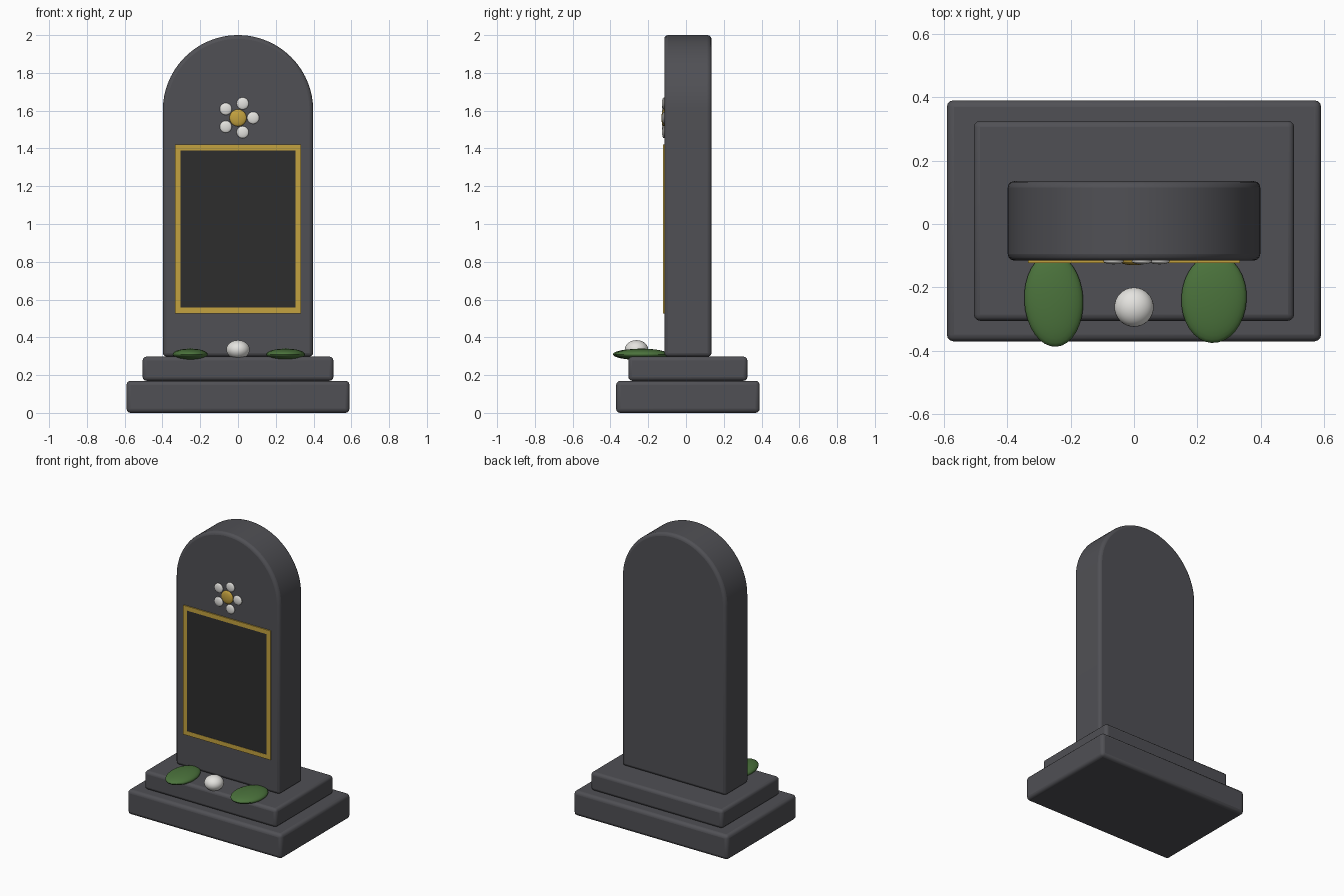
import bpy, bmesh, math

cube = bpy.data.objects.get("Cube")
if cube:
    bpy.data.objects.remove(cube, do_unlink=True)


def material(name, rgb):
    m = bpy.data.materials.new(name)
    m.use_nodes = True
    m.diffuse_color = (*rgb, 1)
    m.node_tree.nodes["Principled BSDF"].inputs["Base Color"].default_value = (*rgb, 1)
    return m


STONE = material("grey stone", (0.08, 0.08, 0.09))
DARK = material("dark plaque", (0.027, 0.027, 0.027))
GOLD = material("gold", (0.55, 0.36, 0.05))
GREEN = material("leaf green", (0.07, 0.17, 0.045))
WHITE = material("white petal", (0.78, 0.77, 0.74))


def finish(ob, name, mat, bevel=0):
    ob.name = name
    ob.data.materials.append(mat)
    if bevel:
        mod = ob.modifiers.new("Rounded edges", 'BEVEL')
        mod.width, mod.segments = bevel, 3
        mod.limit_method, mod.angle_limit = 'ANGLE', math.radians(40)
    bpy.ops.object.select_all(action='DESELECT')
    ob.select_set(True)
    bpy.context.view_layer.objects.active = ob
    bpy.ops.object.shade_smooth_by_angle(angle=math.radians(40))
    return ob


def box(name, x, y, z, mat, bevel=0):
    """Box from (low, high) extents."""
    spans = (x, y, z)
    bpy.ops.mesh.primitive_cube_add(size=1, location=[(a + b) / 2 for a, b in spans])
    ob = bpy.context.object
    ob.scale = [b - a for a, b in spans]
    bpy.ops.object.transform_apply(location=False, rotation=False, scale=True)
    return finish(ob, name, mat, bevel)


def ellipsoid(name, loc, radii, mat, turn=0):
    bpy.ops.mesh.primitive_uv_sphere_add(segments=32, ring_count=16, location=loc)
    ob = bpy.context.object
    ob.scale = radii
    bpy.ops.object.transform_apply(location=False, rotation=False, scale=True)
    ob.rotation_euler.z = turn
    return finish(ob, name, mat)


def prism(name, outline, y0, y1, mat, bevel=0):
    """Outline in x and z, extruded along y."""
    bm = bmesh.new()
    face = bm.faces.new([bm.verts.new((x, y0, z)) for x, z in outline])
    new = bmesh.ops.extrude_face_region(bm, geom=[face])["geom"]
    bmesh.ops.translate(bm, vec=(0, y1 - y0, 0),
                        verts=[v for v in new if isinstance(v, bmesh.types.BMVert)])
    bmesh.ops.recalc_face_normals(bm, faces=bm.faces)
    me = bpy.data.meshes.new(name)
    bm.to_mesh(me)
    bm.free()
    ob = bpy.data.objects.new(name, me)
    bpy.context.collection.objects.link(ob)
    return finish(ob, name, mat, bevel)


# Stepped plinth
box("lower_base", (-0.59, 0.59), (-0.37, 0.39), (0, 0.17), STONE, 0.022)
box("upper_base", (-0.505, 0.505), (-0.305, 0.325), (0.17, 0.298), STONE, 0.02)

# Round-topped upright slab
R, SPRING = 0.398, 1.602
arch = [(R * math.cos(a), SPRING + R * math.sin(a))
        for a in (math.pi * i / 48 for i in range(49))]
prism("headstone", [(-R, 0.298), (R, 0.298)] + arch, -0.115, 0.135, STONE, 0.02)

# Plaque and its gold border strips
FRONT = -0.114
box("plaque", (-0.31, 0.31), (-0.121, FRONT), (0.55, 1.395), DARK)
for side, s in (("left", 1), ("right", -1)):
    box(f"border_{side}", sorted((s * 0.304, s * 0.334)), (-0.123, FRONT), (0.527, 1.42), GOLD)
for end, z in (("bottom", 0.527), ("top", 1.39)):
    box(f"border_{end}", (-0.304, 0.304), (-0.123, FRONT), (z, z + 0.03), GOLD)

# Flower ornament
ellipsoid("flower_centre", (0, -0.117, 1.562), (0.045, 0.013, 0.045), GOLD)
for i in range(5):
    a = math.tau * i / 5
    ellipsoid(f"flower_petal_{i + 1}", (0.08 * math.cos(a), -0.117, 1.562 + 0.08 * math.sin(a)),
              (0.032, 0.01, 0.032), WHITE)

# Offering on the step: two leaves and a white bud
ellipsoid("leaf_right", (-0.253, -0.24, 0.31), (0.093, 0.147, 0.03), GREEN, math.radians(3))
ellipsoid("leaf_left", (0.252, -0.235, 0.31), (0.103, 0.14, 0.03), GREEN, math.radians(-3))
ellipsoid("white_bud", (0, -0.262, 0.335), (0.062, 0.062, 0.05), WHITE)
